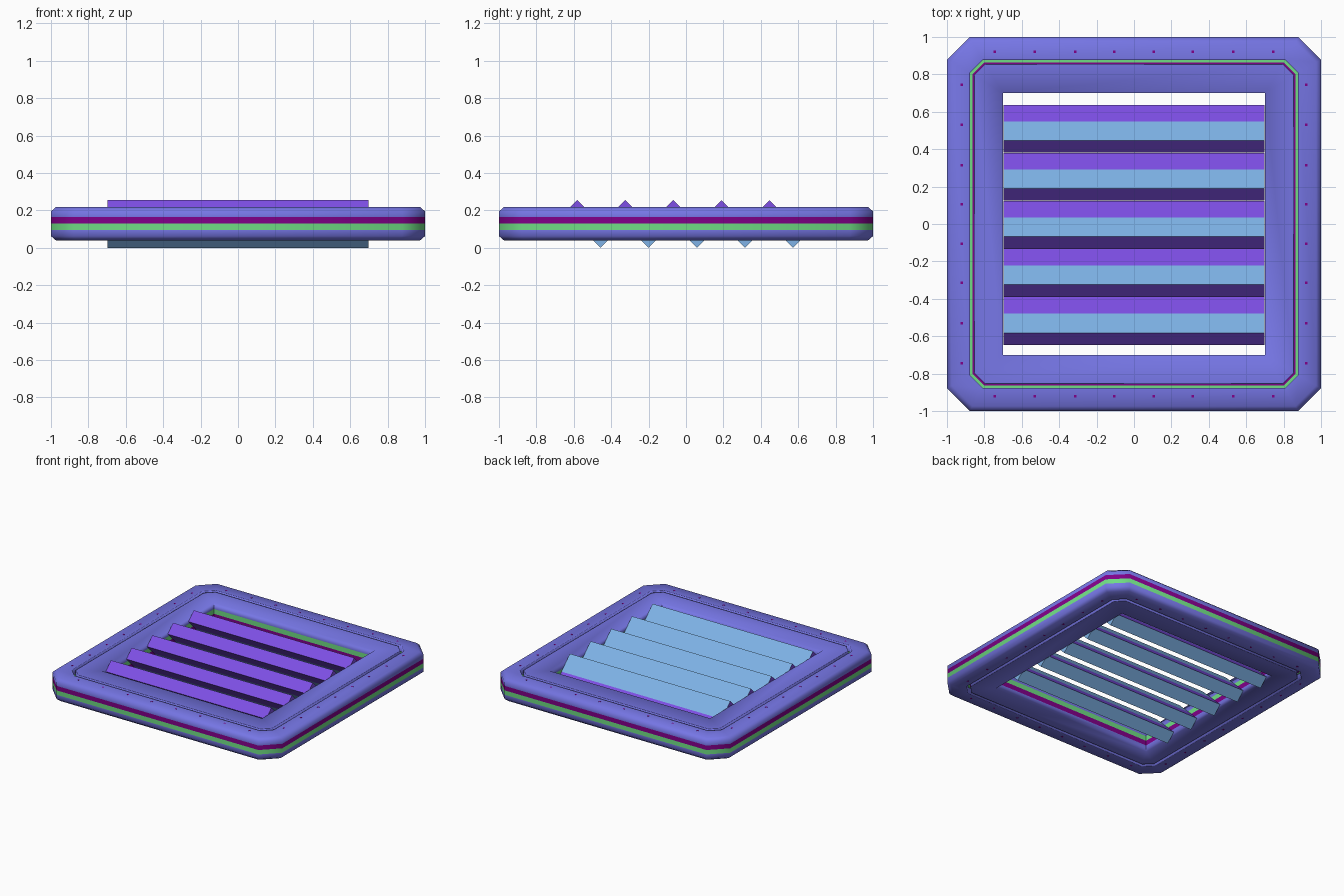
import bpy, bmesh

if "Cube" in bpy.data.objects:
    bpy.data.objects.remove(bpy.data.objects["Cube"])


def material(name, rgb):
    m = bpy.data.materials.new(name)
    m.diffuse_color = (*rgb, 1)
    m.use_nodes = True
    m.node_tree.nodes["Principled BSDF"].inputs["Base Color"].default_value = m.diffuse_color
    return m


FRAME = material("periwinkle", (0.18, 0.18, 0.78))
GREEN = material("green", (0.16, 0.72, 0.23))
MAGENTA = material("magenta", (0.22, 0.0, 0.25))
VIOLET = material("violet", (0.21, 0.078, 0.79))
BLUE = material("sky blue", (0.21, 0.45, 0.80))


def finish(name, bm, mats):
    bmesh.ops.recalc_face_normals(bm, faces=bm.faces)
    me = bpy.data.meshes.new(name)
    bm.to_mesh(me)
    bm.free()
    for m in mats:
        me.materials.append(m)
    ob = bpy.data.objects.new(name, me)
    bpy.context.collection.objects.link(ob)
    return ob


def octagon(h, c):
    """Square of half-width h with corners cut by c."""
    k = h - c
    return [(h, -k), (h, k), (k, h), (-k, h), (-h, k), (-h, -k), (-k, -h), (k, -h)]


# Frame: cross-section of (half-width, corner cut, z, colour of the band after it)
LOW, HIGH = 0.04, 0.217
FLOOR_LOW, FLOOR_HIGH = 0.09, 0.167


def groove(top, floor):
    """Narrow groove round the face, with a two-colour floor."""
    return [(0.852, 0.059, top, 0), (0.855, 0.06, top, 0), (0.855, 0.06, floor, 2),
            (0.864, 0.064, floor, 1), (0.878, 0.07, floor, 0),
            (0.878, 0.07, top, 0), (0.881, 0.071, top, 0)]


upper = groove(HIGH, FLOOR_HIGH)[::-1]
upper = [(h, c, z, m) for (h, c, z, _), m in zip(upper, (0, 0, 1, 2, 0, 0, 0))]
profile = [(0.70, 0, LOW, 0)] + groove(LOW, FLOOR_LOW) + [
    (0.974, 0.11, LOW, 0), (1.0, 0.122, 0.062, 0),
    (1.0, 0.122, 0.095, 1), (1.0, 0.122, 0.130, 2), (1.0, 0.122, 0.165, 0),
    (1.0, 0.122, 0.195, 0), (0.974, 0.11, HIGH, 0),
] + upper + [
    (0.70, 0, HIGH, 0), (0.70, 0, 0.168, 1), (0.70, 0, 0.130, 2), (0.70, 0, 0.092, 0),
]
bm = bmesh.new()
loops = [[bm.verts.new((x, y, z)) for x, y in octagon(h, c)] for h, c, z, _ in profile]
for i, a in enumerate(loops):
    b = loops[(i + 1) % len(loops)]
    for j in range(8):
        k = (j + 1) % 8
        f = bm.faces.new((a[j], a[k], b[k], b[j]))
        f.material_index = profile[i][3]
        f.smooth = True
bmesh.ops.remove_doubles(bm, verts=bm.verts, dist=1e-5)
bmesh.ops.dissolve_degenerate(bm, dist=1e-5, edges=bm.edges)
# Sharp edges: groove floors and the upright corners of the opening
for e in bm.edges:
    p, q = (v.co for v in e.verts)
    size = max(abs(p.x), abs(p.y))
    on_floor = 0.85 < size < 0.89 and all(LOW + 0.01 < v.z < HIGH - 0.01 for v in (p, q))
    upright = size < 0.71 and (p.xy - q.xy).length < 1e-4
    e.smooth = not (on_floor or upright)
finish("frame", bm, [FRAME, GREEN, MAGENTA])

# Tiny fastener marks around the rim, on both faces
bm = bmesh.new()
for t in (0.105, 0.315, 0.53, 0.745):
    for s in (-1, 1):
        for r in (-0.92, 0.92):
            for x, y in ((s * t, r), (r, s * t)):
                for z in (LOW, HIGH):
                    new = bmesh.ops.create_cube(bm, size=1)["verts"]
                    bmesh.ops.scale(bm, vec=(0.013, 0.013, 0.002), verts=new)
                    bmesh.ops.translate(bm, vec=(x, y, z), verts=new)
finish("rim_fasteners", bm, [MAGENTA])

# Louvre slats: boxes tilted 45 degrees, each long face split in two colours
# section points (y, z) relative to the slat middle
section = [(-0.0625, 0.1275), (0.04, 0.025), (0.1275, -0.0625),
           (0.0625, -0.1275), (-0.04, -0.025), (-0.1275, 0.0625)]
side_colour = [1, 0, 1, 1, 0, 0]
for n in range(5):
    cy = -0.519 + 0.257 * n
    bm = bmesh.new()
    a, b = [[bm.verts.new((x, cy + y, 0.1275 + z)) for y, z in section]
            for x in (-0.698, 0.698)]
    for j in range(6):
        k = (j + 1) % 6
        bm.faces.new((a[j], a[k], b[k], b[j])).material_index = side_colour[j]
    for e in (a, b):  # end caps: violet upper half, blue lower half
        bm.faces.new((e[0], e[1], e[4], e[5])).material_index = 0
        bm.faces.new((e[1], e[2], e[3], e[4])).material_index = 1
    finish(f"slat_{n + 1}", bm, [VIOLET, BLUE])
